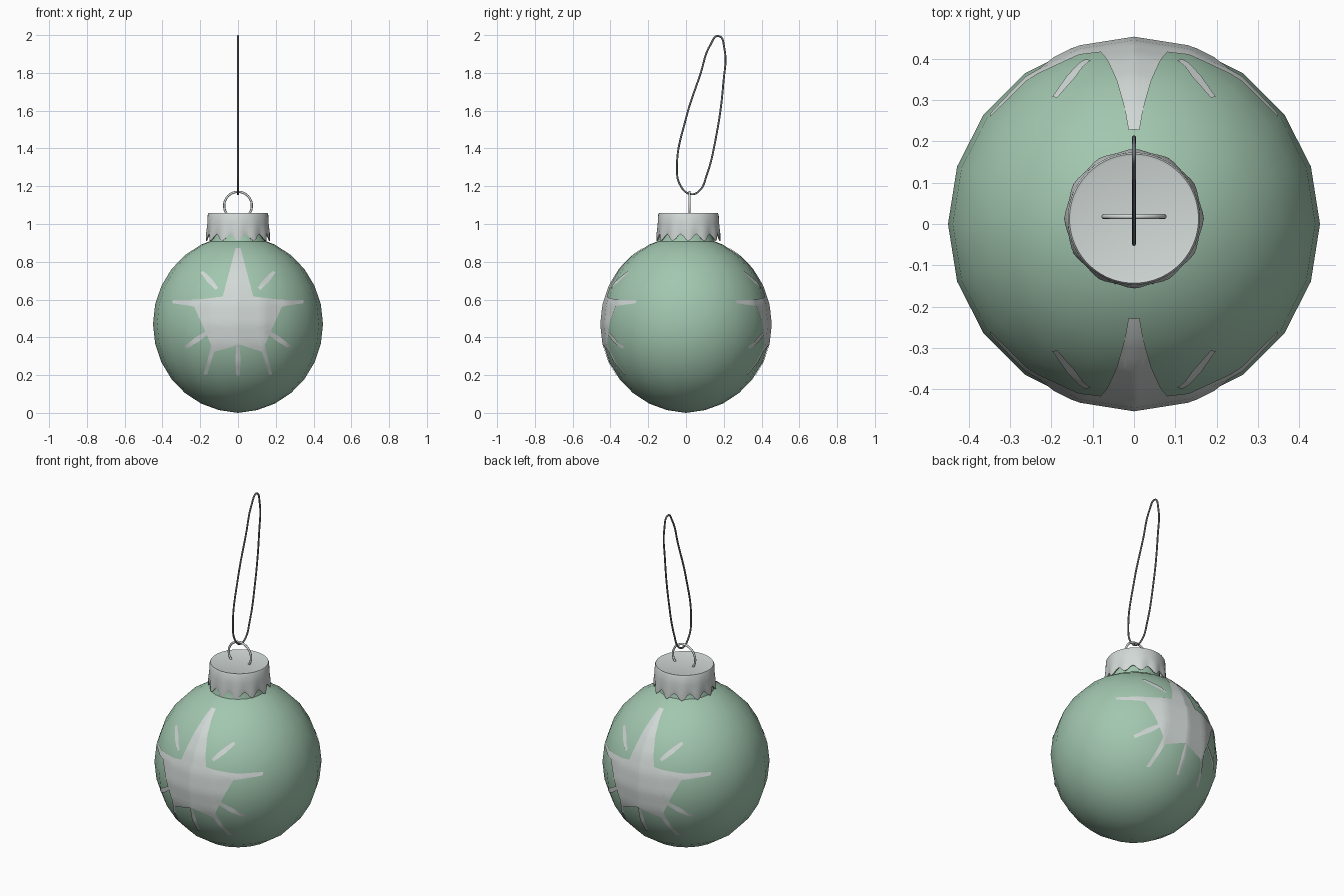
import bpy, bmesh, math
from mathutils import Vector
from mathutils.bvhtree import BVHTree

if "Cube" in bpy.data.objects:
    bpy.data.objects.remove(bpy.data.objects["Cube"])


def material(name, rgb):
    m = bpy.data.materials.new(name)
    m.diffuse_color = (*rgb, 1)
    m.use_nodes = True
    m.node_tree.nodes["Principled BSDF"].inputs["Base Color"].default_value = m.diffuse_color
    return m


GREEN = material("sage green", (0.36, 0.57, 0.43))
SILVER = material("pale silver", (0.64, 0.69, 0.67))
THREAD = material("dark grey thread", (0.17, 0.19, 0.21))
CENTRE = Vector((0, 0, 0.47))


def finish(bm, name, mat, angle=40):
    bmesh.ops.recalc_face_normals(bm, faces=bm.faces)
    return to_object(bm, name, mat, angle)


def to_object(bm, name, mat, angle):
    me = bpy.data.meshes.new(name)
    bm.to_mesh(me)
    me.materials.append(mat)
    ob = bpy.data.objects.new(name, me)
    bpy.context.collection.objects.link(ob)
    bpy.ops.object.select_all(action='DESELECT')
    ob.select_set(True)
    bpy.context.view_layer.objects.active = ob
    bpy.ops.object.shade_smooth_by_angle(angle=math.radians(angle))
    return ob


def lathe(rows, segs, point):
    """Skin rows of rings; point(row, angle) gives a position, poles are merged."""
    bm = bmesh.new()
    rings = [[bm.verts.new(point(r, math.tau * i / segs)) for i in range(segs)]
             for r in rows]
    for a, b in zip(rings, rings[1:]):
        for i in range(segs):
            j = (i + 1) % segs
            bm.faces.new((a[i], a[j], b[j], b[i]))
    bmesh.ops.remove_doubles(bm, verts=bm.verts, dist=1e-5)
    return bm


# Ball with a short neck hidden in the cap
RINGS = 14
ball_rows = []
for k in range(RINGS):
    t = math.pi * k / RINGS
    if math.sin(t) > 0.34 or k < RINGS / 2:
        ball_rows.append((0.45 * math.sin(t), 0.47 - 0.467 * math.cos(t)))
ball_rows += [(0.152, 0.908), (0.143, 0.94), (0.14, 1.0), (0, 1.0)]
ball_rows[0] = (0, 0)
ball_bm = lathe(ball_rows, 20,
                lambda r, a: (r[0] * math.cos(a), r[0] * math.sin(a), r[1]))
bmesh.ops.recalc_face_normals(ball_bm, faces=ball_bm.faces)
bmesh.ops.triangulate(ball_bm, faces=ball_bm.faces)
tree = BVHTree.FromBMesh(ball_bm)
finish(ball_bm, "ball", GREEN)

# Star outline (right half, top to bottom) and the short rays between its points
half = [(0.013, 0.87), (0.018, 0.77), (0.08, 0.615), (0.22, 0.598), (0.345, 0.597),
        (0.345, 0.58), (0.23, 0.562), (0.125, 0.45), (0.148, 0.325), (0.18, 0.205),
        (0.162, 0.205), (0.125, 0.325), (0.012, 0.362)]
star = half + [(-x, z) for x, z in reversed(half)]
ray_lines = [((0.11, 0.655), (0.19, 0.745)), ((0.15, 0.434), (0.275, 0.348)),
             ((-0.11, 0.655), (-0.19, 0.745)), ((-0.15, 0.434), (-0.275, 0.348)),
             ((0, 0.358), (0, 0.2))]


def ray_outline(p, q, w=0.014):
    p, q = Vector(p), Vector(q)
    d = (q - p).normalized()
    n = Vector((-d.y, d.x)) * w
    return [p + n * 0.6, p - n * 0.6, p.lerp(q, 0.5) - n, q - n * 0.6,
            q + n * 0.6, p.lerp(q, 0.5) + n]


def star_plate(name, side):
    """Cut the flat outlines into a fine grid and drape them on the ball."""
    bm = bmesh.new()
    for outline in [star] + [ray_outline(*l) for l in ray_lines]:
        bm.faces.new([bm.verts.new((x, 0, z)) for x, z in outline])
    bmesh.ops.triangulate(bm, faces=bm.faces)
    for i in range(-14, 15):
        for co, no in (((i * 0.026, 0, 0), (1, 0, 0)),
                       ((0, 0, 0.53 + i * 0.026), (0, 0, 1))):
            bmesh.ops.bisect_plane(bm, geom=bm.verts[:] + bm.edges[:] + bm.faces[:],
                                   plane_co=co, plane_no=no)
    for v in bm.verts:
        hit = tree.ray_cast(Vector((v.co.x, side * 2, v.co.z)), Vector((0, -side, 0)))[0]
        v.co = hit + (hit - CENTRE).normalized() * 0.004
    bm.normal_update()
    for f in bm.faces:
        if f.normal.dot(f.calc_center_median() - CENTRE) < 0:
            f.normal_flip()
    to_object(bm, name, SILVER, 60)


star_plate("front_star", -1)
star_plate("back_star", 1)

# Cap: fluted, scalloped skirt with a flat top, row = (radius, z, flute amount)
CAP_Y = 0.013


def cap_point(row, a):
    r, z, f = row
    wave = math.cos(12 * a)
    r += 0.005 * f * wave
    return (r * math.cos(a), CAP_Y + r * math.sin(a), z - 0.018 * f * wave)


cap_rows = [(0.150, 0.96, 0), (0.157, 0.93, 1), (0.164, 0.928, 1), (0.166, 0.96, 0.5),
            (0.162, 1.0, 0.2), (0.160, 1.05, 0), (0.156, 1.057, 0), (0.150, 1.055, 0),
            (0, 1.055, 0)]
finish(lathe(cap_rows, 72, cap_point), "cap", SILVER, 50)


def tube(name, points, radius, mat):
    """Closed round wire through the given points."""
    cu = bpy.data.curves.new(name, 'CURVE')
    cu.dimensions = '3D'
    cu.bevel_depth = radius
    cu.bevel_resolution = 2
    cu.resolution_u = 8
    sp = cu.splines.new('BEZIER')
    sp.bezier_points.add(len(points) - 1)
    for bp, p in zip(sp.bezier_points, points):
        bp.co = p
        bp.handle_left_type = bp.handle_right_type = 'AUTO'
    sp.use_cyclic_u = True
    cu.materials.append(mat)
    ob = bpy.data.objects.new(name, cu)
    bpy.context.collection.objects.link(ob)
    bpy.ops.object.select_all(action='DESELECT')
    ob.select_set(True)
    bpy.context.view_layer.objects.active = ob
    bpy.ops.object.convert(target='MESH')
    bpy.ops.object.shade_smooth()


# Wire ring standing in the cap
tube("wire_ring", [(0.073 * math.cos(math.tau * i / 12), 0.018,
                    1.097 + 0.073 * math.sin(math.tau * i / 12)) for i in range(12)],
     0.006, SILVER)

# Hanging thread loop
loop = [(0.025, 1.158), (-0.03, 1.205), (-0.048, 1.30), (0.0, 1.56), (0.075, 1.79),
        (0.13, 1.95), (0.172, 1.995), (0.203, 1.93), (0.198, 1.75), (0.157, 1.45),
        (0.11, 1.26), (0.07, 1.175)]
tube("thread_loop", [(0, y, z) for y, z in loop], 0.005, THREAD)
